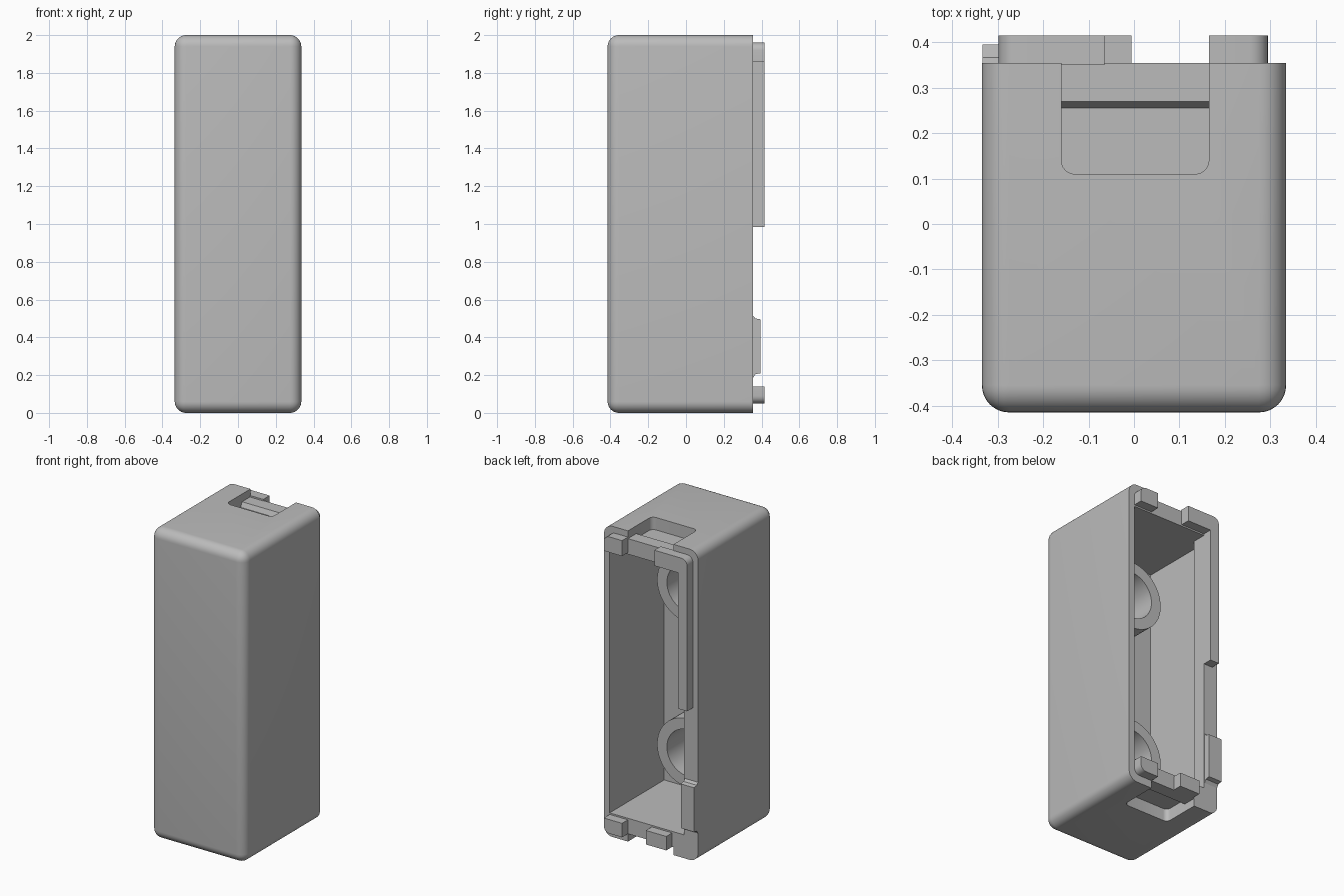
import bpy, bmesh, math
from mathutils import Vector

cube = bpy.data.objects.get("Cube")
if cube:
    bpy.data.objects.remove(cube, do_unlink=True)

grey = bpy.data.materials.new("plain grey")
grey.use_nodes = True
colour = (0.5, 0.5, 0.5, 1)
grey.diffuse_color = colour
grey.node_tree.nodes["Principled BSDF"].inputs["Base Color"].default_value = colour


def finish(name, bm, smooth=True):
    bmesh.ops.recalc_face_normals(bm, faces=bm.faces)
    mesh = bpy.data.meshes.new(name)
    bm.to_mesh(mesh)
    bm.free()
    mesh.materials.append(grey)
    ob = bpy.data.objects.new(name, mesh)
    bpy.context.collection.objects.link(ob)
    return ob


def activate(ob):
    bpy.ops.object.select_all(action='DESELECT')
    ob.select_set(True)
    bpy.context.view_layer.objects.active = ob


def smooth(ob):
    activate(ob)
    bpy.ops.object.shade_smooth_by_angle(angle=math.radians(30))


def prism(name, axis, profile, lo, hi, rounded=(), radius=0.03):
    """Extrude a 2D profile along an axis; round the edges leaving chosen points."""
    def place(p, t):
        co = list(p)
        co.insert("xyz".index(axis), t)
        return Vector(co)
    bm = bmesh.new()
    a = [bm.verts.new(place(p, lo)) for p in profile]
    b = [bm.verts.new(place(p, hi)) for p in profile]
    n = len(profile)
    bm.faces.new(a)
    bm.faces.new(b[::-1])
    for i in range(n):
        bm.faces.new((a[i], b[i], b[(i + 1) % n], a[(i + 1) % n]))
    edges = [bm.edges.get((a[i], b[i])) for i in rounded]
    if edges:
        bmesh.ops.bevel(bm, geom=edges, offset=radius, segments=6,
                        profile=0.5, affect='EDGES')
    return finish(name, bm)


def cut(target, cutter):
    activate(target)
    mod = target.modifiers.new("cut", 'BOOLEAN')
    mod.operation = 'DIFFERENCE'
    mod.solver = 'EXACT'
    mod.object = cutter
    bpy.ops.object.modifier_apply(modifier=mod.name)
    bpy.data.objects.remove(cutter, do_unlink=True)


# Housing: a block rounded everywhere except at the open back rim
BACK = 0.355
bm = bmesh.new()
bmesh.ops.create_cube(bm, size=1)
for v in bm.verts:
    v.co = (v.co.x * 0.67, -0.03 + v.co.y * 0.77, 1 + v.co.z * 2)
edges = [e for e in bm.edges if min(v.co.y for v in e.verts) < 0]
bmesh.ops.bevel(bm, geom=edges, offset=0.06, segments=8, profile=0.5, affect='EDGES')
housing = finish("housing", bm)

# Cavity, leaving a thicker flange along one side of the rim
cavity = [(-0.295, -0.2), (0.295, -0.2), (0.295, 0.5),
          (-0.235, 0.5), (-0.235, 0.265), (-0.295, 0.265)]
cut(housing, prism("cavity_cutter", "z", cavity, 0.15, 1.85))

# Finger notch in the top and bottom, with a raised bar at the rim
notch = [(0.11, 1.1), (0.11, 0.92), (0.255, 0.92),
         (0.27, 0.95), (0.5, 0.95), (0.5, 1.1)]
for side in (1, -1):
    profile = [(y, 1 + side * z) for y, z in notch]
    cutter = prism("notch_cutter", "x", profile, -0.16, 0.165)
    bm = bmesh.new()
    bm.from_mesh(cutter.data)
    corners = [e for e in bm.edges if all(abs(v.co.y - 0.11) < 0.001 for v in e.verts)
               and abs(e.verts[0].co.x - e.verts[1].co.x) < 0.001]
    bmesh.ops.bevel(bm, geom=corners, offset=0.03, segments=6, profile=0.5, affect='EDGES')
    bm.to_mesh(cutter.data)
    bm.free()
    cut(housing, cutter)
smooth(housing)


# Hollow bosses standing on the inner front wall
def boss(name, z, steps=48):
    bm = bmesh.new()
    section = [(0.15, -0.21), (0.22, -0.21), (0.22, -0.02), (0.15, -0.02)]
    rings = []
    for i in range(steps):
        t = 2 * math.pi * i / steps
        rings.append([bm.verts.new((r * math.cos(t), y, z + r * math.sin(t)))
                      for r, y in section])
    for i in range(steps):
        p, q = rings[i], rings[(i + 1) % steps]
        for j in range(4):
            k = (j + 1) % 4
            bm.faces.new((p[j], p[k], q[k], q[j]))
    smooth(finish(name, bm))


boss("lower_boss", 0.47)
boss("upper_boss", 1.53)


# Locating tabs on the rim
def box(x0, x1, z0, z1):
    return [(x0, z0), (x1, z0), (x1, z1), (x0, z1)]


ROOT, TIP = BACK - 0.005, 0.415
long_tab = [(-0.065, 1.96), (-0.298, 1.96), (-0.298, 0.985),
            (-0.235, 0.985), (-0.235, 1.86), (-0.065, 1.86)]
tabs = [
    prism("long_corner_tab", "y", long_tab, ROOT, TIP, [1], 0.04),
    prism("upper_tab", "y", box(0.165, 0.295, 1.86, 1.96), ROOT, TIP, [2], 0.04),
    prism("lower_tab", "y", box(0.165, 0.295, 0.05, 0.14), ROOT, TIP, [1], 0.04),
    prism("lower_middle_tab", "y", box(-0.15, -0.005, 0.05, 0.14), ROOT, TIP),
]

# Latch plate with flared ends on the flange side
latch = [(ROOT, 0.185), (BACK, 0.185), (0.367, 0.205), (0.395, 0.21),
         (0.395, 0.495), (0.367, 0.5), (BACK, 0.515), (ROOT, 0.515)]
tabs.append(prism("latch_plate", "x", latch, -0.334, -0.24))
for tab in tabs:
    smooth(tab)
